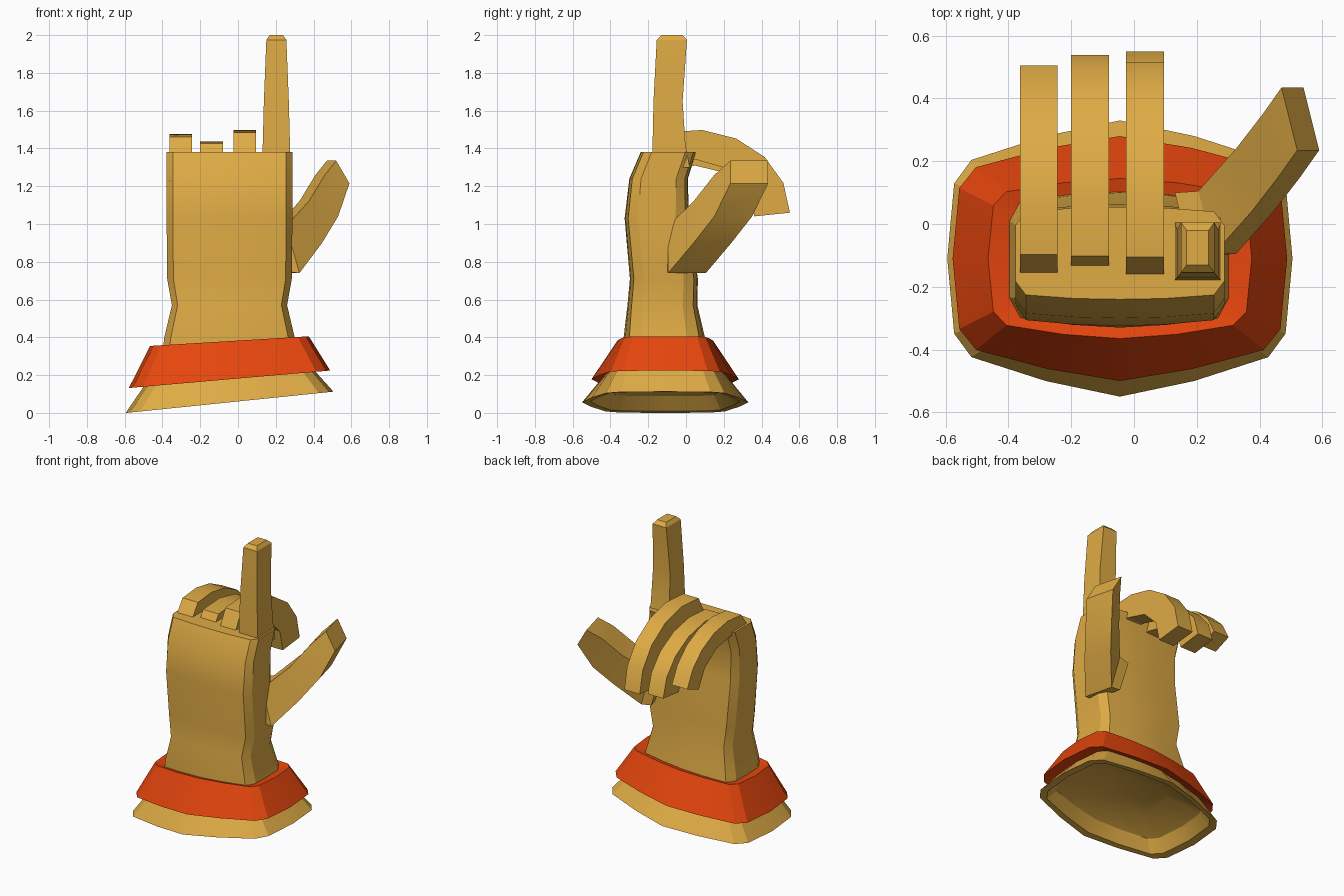
import bpy
from math import cos, sin, radians
from mathutils import Vector

default_cube = bpy.data.objects.get("Cube")
if default_cube:
    bpy.data.objects.remove(default_cube)


def make_material(name, red, green, blue):
    colour = (red, green, blue, 1)
    material = bpy.data.materials.new(name)
    material.use_nodes = True
    material.diffuse_color = colour
    shader = material.node_tree.nodes["Principled BSDF"]
    shader.inputs["Base Color"].default_value = colour
    return material


tan = make_material("tan_skin", .74, .41, .06)
orange = make_material("orange_cuff", .78, .06, .004)


def loft(name, rings, material, closed=False):
    """Skin a list of equal point rings; cap the ends or join them into a loop."""
    size, count = len(rings[0]), len(rings)
    verts = [point for ring in rings for point in ring]
    faces = []
    for i in range(count if closed else count - 1):
        low, high = i * size, (i + 1) % count * size
        for j in range(size):
            k = (j + 1) % size
            faces.append((low + j, low + k, high + k, high + j))
    if not closed:
        faces.append(tuple(reversed(range(size))))
        faces.append(tuple(range(len(verts) - size, len(verts))))
    mesh = bpy.data.meshes.new(name)
    mesh.from_pydata(verts, [], faces)
    mesh.materials.append(material)
    part = bpy.data.objects.new(name, mesh)
    bpy.context.collection.objects.link(part)
    bpy.ops.object.select_all(action="DESELECT")
    part.select_set(True)
    bpy.context.view_layer.objects.active = part
    bpy.ops.object.mode_set(mode="EDIT")
    bpy.ops.mesh.select_all(action="SELECT")
    bpy.ops.mesh.normals_make_consistent(inside=False)
    bpy.ops.object.mode_set(mode="OBJECT")
    bpy.ops.object.shade_smooth_by_angle(angle=radians(25))


def outline(width, depth, z, y=-.11, slope=0, chamfer=.3, side=1):
    """Chamfered outline with bowed front and back, mirrored both ways."""
    corner = 1 - depth * .65
    quarter = [(1, 0), (side, corner - chamfer), (side - .1, corner),
               (.43, corner / 2 + .53), (0, 1)]
    half = quarter + [(-u, v) for u, v in quarter[-2::-1]]
    whole = half + [(u, -v) for u, v in half[-2:0:-1]]
    return [(u * width - .045, y + v * depth, z + slope * u * width)
            for u, v in whole]


def cuff_outline(width, depth, z):
    """Cuff outlines slope more the lower they are."""
    return outline(width, depth, z, slope=.11 - z * .13, chamfer=.17, side=.96)


# Palm narrowing at the wrist
palm_levels = [(.36, .22, .28, -.11), (.345, .215, .4, -.115), (.305, .185, .57, -.125),
               (.33, .18, .71, -.117), (.333, .17, 1.03, -.155),
               (.333, .155, 1.24, -.145), (.333, .147, 1.38, -.093)]
loft("palm", [outline(*level) for level in palm_levels], tan)

# Flared sleeve end with a shallow hollow below
sleeve_levels = [(.4, .28, .25), (.55, .44, .056), (.5, .395, .06),
                 (.44, .33, .13), (.25, .18, .19)]
loft("sleeve", [cuff_outline(*level) for level in sleeve_levels], tan)

# Orange band with a slightly sunken top
band_levels = [(.38, .27, .22), (.533, .39, .178), (.42, .255, .38), (.33, .18, .36)]
loft("cuff_band", [cuff_outline(*level) for level in band_levels], orange, closed=True)


def box_ring(centre, across, up):
    """Four corners around a centre."""
    return [centre + a * across + b * up
            for a, b in ((1, 1), (1, -1), (-1, -1), (-1, 1))]


# Raised index finger with a bevelled tip
index_levels = [(1.3, -.08, .073, .1), (1.42, -.09, .072, .087), (1.65, -.095, .066, .077),
                (1.975, -.075, .053, .08), (2, -.075, .035, .055)]
loft("index_finger", [box_ring(Vector((.203, y, z)), Vector((width, 0, 0)),
                               Vector((0, depth, 0)))
                      for z, y, width, depth in index_levels], tan)


# Curled fingers, each between an outer and an inner elliptical arc
def curled_finger(name, x, reach, height, inner_size, tip_angle):
    def arc_point(size, degrees):
        angle = radians(degrees)
        return Vector((x, .03 + reach * size * .52 * cos(angle),
                       1.06 + height * size * .44 * sin(angle)))

    rings = []
    for step in range(6):
        remaining = tip_angle * (1 - step / 5)
        outer = arc_point(1, step * 21 + remaining)
        inner = arc_point(inner_size, step * 30 - 4 + remaining)
        rings.append(box_ring((outer + inner) / 2, Vector((.06, 0, 0)),
                              (outer - inner) / 2))
    loft(name, rings, tan)


curled_finger("middle_finger", .035, 1, 1, .64, 0)
curled_finger("ring_finger", -.14, .98, .86, .66, 2)
curled_finger("little_finger", -.303, .945, .945, .72, 15)

# Thumb leaning outward, thinning to a slanted tip
thumb_path = [(.19, 0, .86, .11), (.265, .005, .865, .125), (.385, .14, 1.01, .11),
              (.47, .25, 1.15, .11), (.53, .335, 1.275, .06)]
loft("thumb", [box_ring(Vector((x, y, z)), Vector((.025, -.1, 0)),
                        Vector((-.035, 0, thickness)))
               for x, y, z, thickness in thumb_path], tan)
